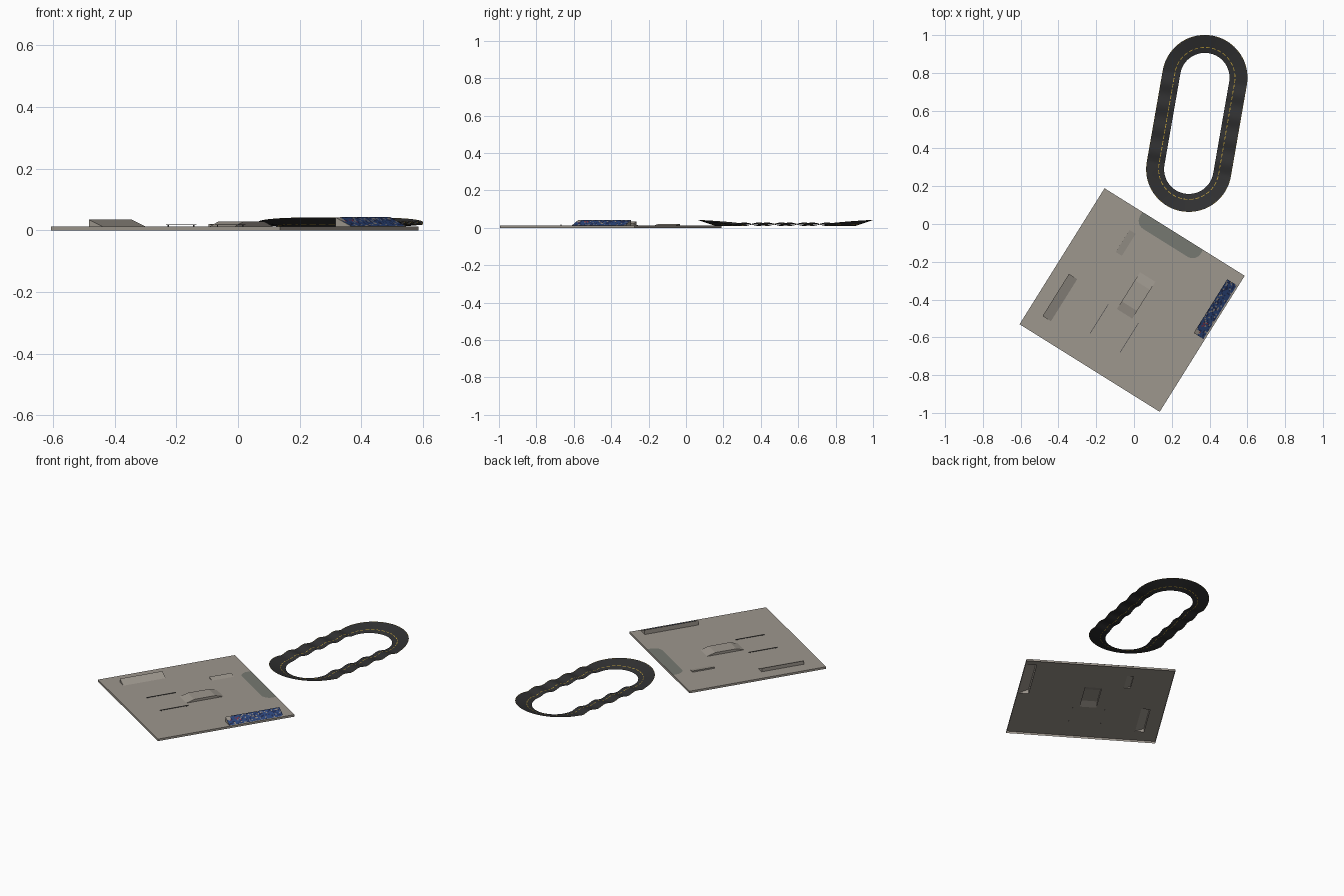
import bpy, bmesh, math, random
from mathutils import Matrix, Vector

if "Cube" in bpy.data.objects:
    bpy.data.objects.remove(bpy.data.objects["Cube"])


def material(name, rgb):
    m = bpy.data.materials.new(name)
    m.use_nodes = True
    m.diffuse_color = (*rgb, 1)
    m.node_tree.nodes["Principled BSDF"].inputs["Base Color"].default_value = (*rgb, 1)
    return m


concrete = material("concrete", (0.34, 0.31, 0.27))
worn = material("worn_concrete", (0.18, 0.19, 0.165))
steel = material("dark_steel", (0.07, 0.07, 0.07))
asphalt = material("asphalt", (0.03, 0.03, 0.031))
yellow = material("lane_yellow", (0.5, 0.33, 0.04))
blue = material("paint_blue", (0.025, 0.06, 0.2))
navy = material("paint_navy", (0.015, 0.025, 0.08))
beige = material("paint_beige", (0.27, 0.24, 0.22))
red = material("paint_red", (0.25, 0.03, 0.05))

PARK = Matrix.Translation((-0.01, -0.4025, 0)) @ Matrix.Rotation(math.radians(-32), 4, 'Z')
TRACK = Matrix.Translation((0.3325, 0.5325, 0)) @ Matrix.Rotation(math.radians(-9.9), 4, 'Z')
TOP = 0.013


def finish(name, bm, mats, frame, recalc=True):
    if recalc:
        bmesh.ops.recalc_face_normals(bm, faces=bm.faces)
    mesh = bpy.data.meshes.new(name)
    bm.to_mesh(mesh)
    bm.free()
    for m in mats:
        mesh.materials.append(m)
    ob = bpy.data.objects.new(name, mesh)
    ob.matrix_world = frame
    bpy.context.collection.objects.link(ob)
    return ob


def rect(u0, u1, v0, v1):
    return [(u0, v0), (u1, v0), (u1, v1), (u0, v1)]


def ramp(name, profile, lo, hi, along_u=False):
    """Hollow ramp: a height profile swept across, open underneath."""
    bm = bmesh.new()
    ends = [[bm.verts.new((s, p, z) if along_u else (p, s, z)) for p, z in profile]
            for s in (lo, hi)]
    for end in ends:
        bm.faces.new(end)
    for i in range(len(profile) - 1):
        bm.faces.new((ends[0][i], ends[0][i + 1], ends[1][i + 1], ends[1][i]))
    return finish(name, bm, [concrete], PARK)


# Footprints of the ramps on the slab
LEFT = (-0.357, -0.305, -0.323, -0.06)
RIGHT = (0.369, 0.429, 0.025, 0.36)
SMALL = (-0.208, -0.17, 0.17, 0.307)
CENTRE = (-0.043, 0.053, -0.083, 0.147)

# Slab: top sheet with openings below the ramps, and a skirt round the edge
bm = bmesh.new()
for number, corners in enumerate([rect(-0.4375, 0.4375, -0.4245, 0.4245)]
                                 + [rect(*f) for f in (LEFT, RIGHT, SMALL, CENTRE)]):
    loop = [bm.verts.new((u, v, TOP)) for u, v in corners]
    for i in range(4):
        bm.edges.new((loop[i], loop[(i + 1) % 4]))
    if number == 0:
        outer = loop
bmesh.ops.triangle_fill(bm, edges=bm.edges[:], use_beauty=True, normal=(0, 0, 1))
low = [bm.verts.new((v.co.x, v.co.y, 0)) for v in outer]
for i in range(4):
    j = (i + 1) % 4
    bm.faces.new((outer[j], outer[i], low[i], low[j]))
finish("park_slab", bm, [concrete], PARK)


def bank(name, footprint, height):
    u0, u1, v0, v1 = footprint
    ramp(name, [(u0, TOP), (u0, height), (u1, TOP)], v0, v1)


# Sloped banks and the box with a ramp at each end
bank("left_bank", LEFT, 0.035)
bank("right_bank", RIGHT, 0.042)
bank("small_bank", SMALL, 0.021)
u0, u1, v0, v1 = CENTRE
ramp("centre_box", [(v0, TOP), (-0.035, 0.028), (0.096, 0.028), (v1, TOP)], u0, u1, True)

# Mural: painted cells laid on the slope of the right bank
random.seed(4)
bm = bmesh.new()
ROWS, COLS = 8, 40
u0, u1, v0, v1 = RIGHT
grid = []
for r in range(ROWS + 1):
    t = r / ROWS
    z = 0.042 + (TOP - 0.042) * t + 0.0008
    grid.append([bm.verts.new((u0 + (u1 - u0) * t, v0 + (v1 - v0) * c / COLS, z))
                 for c in range(COLS + 1)])
for r in range(ROWS):
    for c in range(COLS):
        if r < 3 and c < 3:
            continue
        f = bm.faces.new((grid[r][c], grid[r + 1][c], grid[r + 1][c + 1], grid[r][c + 1]))
        pick = random.random()
        f.material_index = 1 if pick < 0.22 else 2 if pick < 0.36 else 0
        if c < 10 and pick > 0.94:
            f.material_index = 3
finish("mural", bm, [blue, navy, beige, red], PARK, False)

# Worn apron with rounded front corners on the back edge
bm = bmesh.new()
outline = [(0.178, 0.424), (-0.2, 0.424)]
for cu, start in ((-0.15, 180), (0.128, 270)):
    outline += [(cu + 0.05 * math.cos(math.radians(start + a)),
                 0.4 + 0.05 * math.sin(math.radians(start + a))) for a in range(0, 91, 15)]
bm.faces.new([bm.verts.new((u, v, TOP + 0.001)) for u, v in outline])
finish("back_apron", bm, [worn], PARK, False)


# Grind rails on short posts
def add_box(bm, lo, hi):
    lo, hi = Vector(lo), Vector(hi)
    bmesh.ops.create_cube(bm, size=1, matrix=Matrix.Translation((lo + hi) / 2)
                          @ Matrix.Diagonal((*(hi - lo), 1)))


for side, u in (("left", -0.095), ("right", 0.093)):
    bm = bmesh.new()
    w = 0.0016
    add_box(bm, (u - w, -0.268, 0.0165), (u + w, -0.087, 0.019))
    for v in (-0.255, -0.1):
        add_box(bm, (u - w, v - w, 0.01), (u + w, v + w, 0.0165))
    finish(side + "_rail", bm, [steel], PARK)

# Banked oval track with rolling humps on both straights
HALF, STEPS, HUMPS = 0.246, 48, 4
RADII = [0.131, 0.158, 0.162, 0.2235, 0.226]
stations = []       # centre point, outward direction, outer height, hump height
for sign in (1, -1):
    for i in range(STEPS):
        t = i / STEPS
        hump = 0.011 * math.sin(math.pi * HUMPS * t) ** 2
        stations.append((sign * HALF * (2 * t - 1), 0 if sign > 0 else math.pi, 0.018, hump))
    for i in range(STEPS):
        a = math.pi * i / STEPS
        stations.append((sign * HALF, a + (0 if sign > 0 else math.pi),
                         0.018 + 0.024 * math.sin(a) ** 0.7, 0))
bm = bmesh.new()
rings = []
for y, a, outer_z, hump in stations:
    ring = []
    for r in RADII:
        k = (r - RADII[0]) / (RADII[-1] - RADII[0])
        ring.append(bm.verts.new((r * math.cos(a), y + r * math.sin(a),
                                  0.01 + (outer_z - 0.01) * k + hump)))
    rings.append(ring)
for i, ring in enumerate(rings):
    following = rings[(i + 1) % len(rings)]
    for j in range(len(RADII) - 1):
        f = bm.faces.new((ring[j], ring[j + 1], following[j + 1], following[j]))
        f.smooth = True
        if j in (1, 3) and i % 3 < 2:
            f.material_index = 1
finish("oval_track", bm, [asphalt, yellow], TRACK, False)
